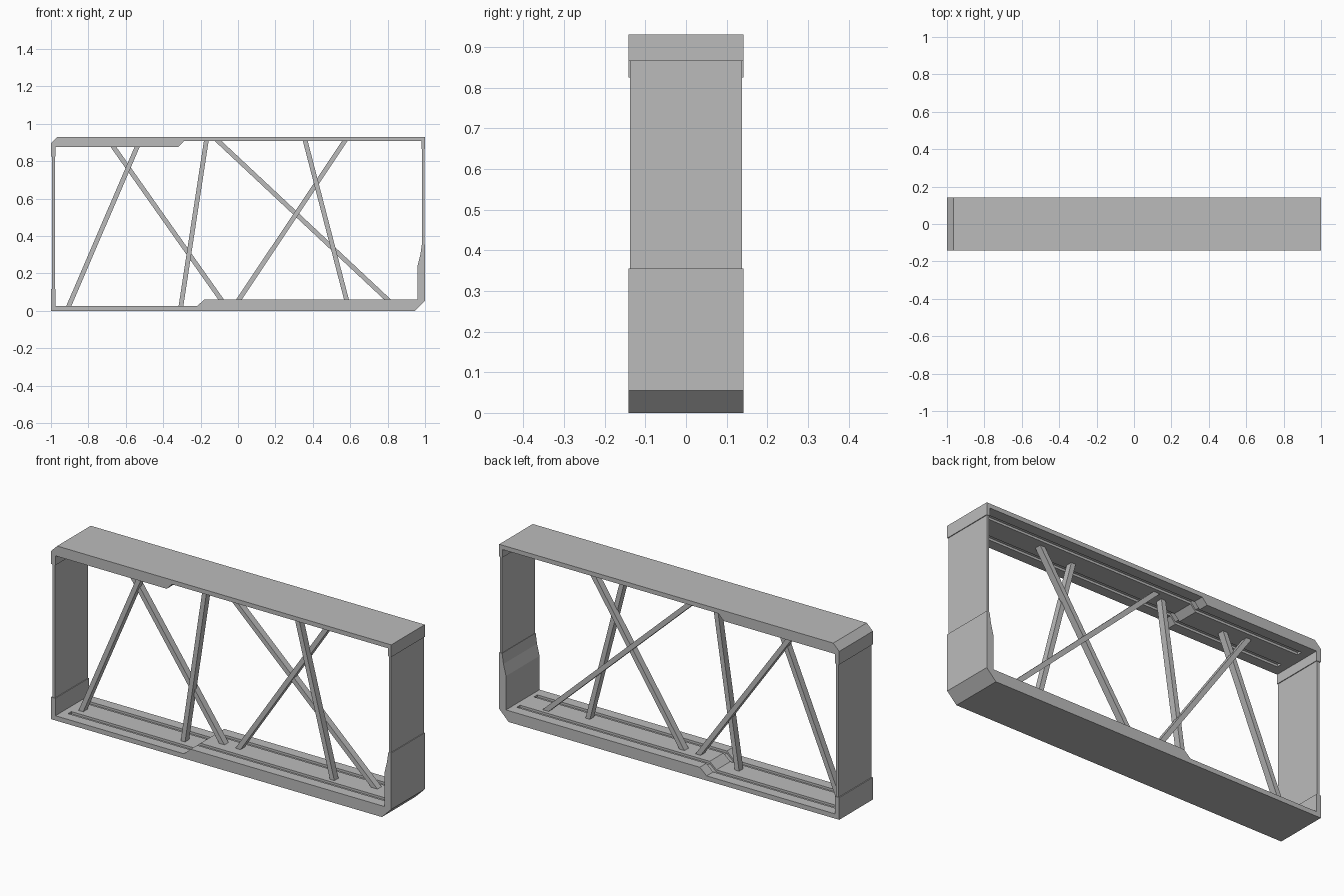
import bpy, bmesh, math

if "Cube" in bpy.data.objects:
    bpy.data.objects.remove(bpy.data.objects["Cube"], do_unlink=True)

grey = bpy.data.materials.new("plain grey")
grey.use_nodes = True
COLOUR = (0.5, 0.5, 0.5, 1)
grey.diffuse_color = COLOUR
grey.node_tree.nodes["Principled BSDF"].inputs["Base Color"].default_value = COLOUR


def extrude_profile(name, profile, y0, y1):
    """Extrude an (x, z) outline from y0 to y1."""
    bm = bmesh.new()
    face = bm.faces.new([bm.verts.new((x, y0, z)) for x, z in profile])
    out = bmesh.ops.extrude_face_region(bm, geom=[face])
    verts = [v for v in out["geom"] if isinstance(v, bmesh.types.BMVert)]
    bmesh.ops.translate(bm, verts=verts, vec=(0, y1 - y0, 0))
    bmesh.ops.recalc_face_normals(bm, faces=bm.faces)
    mesh = bpy.data.meshes.new(name)
    bm.to_mesh(mesh)
    bm.free()
    mesh.materials.append(grey)
    obj = bpy.data.objects.new(name, mesh)
    bpy.context.collection.objects.link(obj)
    return obj


def cut_slots(obj, profile):
    """Cut a pair of lengthwise slots, mirrored front to back."""
    for side in (-1, 1):
        y = side * SLOT_Y
        cutter = extrude_profile("slot_cutter", profile, y - SLOT_W / 2, y + SLOT_W / 2)
        cutter.hide_render = True
        mod = obj.modifiers.new("slot", "BOOLEAN")
        mod.operation = "DIFFERENCE"
        mod.solver = "EXACT"
        mod.object = cutter
        bpy.context.view_layer.objects.active = obj
        bpy.ops.object.modifier_apply(modifier=mod.name)
        bpy.data.objects.remove(cutter, do_unlink=True)


HALF = 0.141
SLOT_Y, SLOT_W, DEPTH = 0.072, 0.028, 0.012
TOP = 0.93

# Stepped inner surfaces of the floor and ceiling
floor = [(-0.22, 0.025), (-0.18, 0.06)]
ceiling = [(-0.32, 0.875), (-0.29, 0.907)]

# Lower channel with its two upright lips
bottom = extrude_profile("bottom_channel", [
    (-1, 0), (0.945, 0), (1, 0.055), (1, 0.355), (0.983, 0.355), (0.975, 0.3),
    (0.96, 0.24), (0.96, 0.06), *reversed(floor),
    (-0.975, 0.025), (-0.975, 0.118), (-1, 0.118)], -HALF, HALF)
sunk = [(x, z - DEPTH) for x, z in floor]
cut_slots(bottom, [(-0.94, 0.1), (-0.94, sunk[0][1]), *sunk,
                   (0.935, sunk[1][1]), (0.935, 0.1)])

# Upper channel with its two hanging lips
top = extrude_profile("top_channel", [
    (-1, 0.825), (-1, 0.895), (-0.965, TOP), (1, TOP), (1, 0.865), (0.98, 0.865),
    (0.98, 0.907), *reversed(ceiling), (-0.975, 0.875), (-0.975, 0.825)], -HALF, HALF)
sunk = [(x, z + DEPTH) for x, z in ceiling]
cut_slots(top, [(-0.93, 0.8), (-0.93, sunk[0][1]), *sunk,
                (0.94, sunk[1][1]), (0.94, 0.8)])

# Thin end panels, held between the lips
for name, x0, x1, z0, z1 in [("right_end_panel", -0.995, -0.979, 0.1, 0.84),
                             ("left_end_panel", 0.985, 0.996, 0.34, 0.88)]:
    extrude_profile(name, [(x0, z0), (x1, z0), (x1, z1), (x0, z1)], -0.138, 0.138)

# Crossing braces: foot (x, z), head (x, z), depth position
LOW, HIGH = floor[0][1], floor[1][1]
DEEP, SHALLOW = ceiling[0][1], ceiling[1][1]
braces = [(-0.905, LOW, -0.54, DEEP, -0.01), (-0.09, HIGH, -0.665, DEEP, 0.01),
          (-0.305, LOW, -0.17, SHALLOW, -0.01), (0.005, HIGH, 0.57, SHALLOW, 0.01),
          (0.58, HIGH, 0.36, SHALLOW, -0.02), (0.8, HIGH, -0.105, SHALLOW, 0.02)]
for i, (xa, za, xb, zb, y) in enumerate(braces, 1):
    half = 0.0125 * math.hypot(xb - xa, zb - za) / (zb - za)
    extrude_profile(f"brace_{i}", [(xa - half, za), (xa + half, za),
                                   (xb + half, zb), (xb - half, zb)], y - 0.0175, y + 0.0175)
